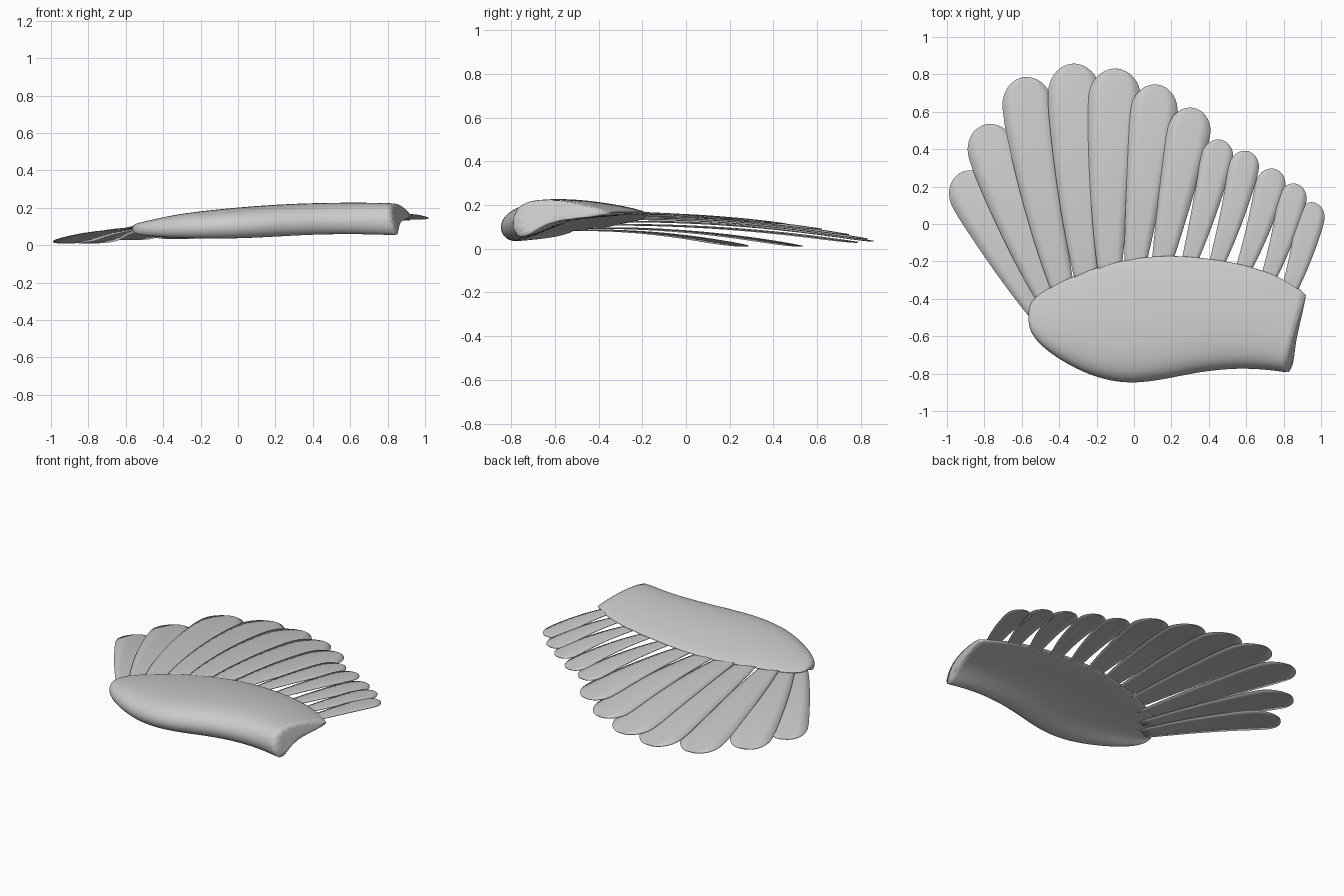
import bpy, bmesh, math
from mathutils import Vector

cube = bpy.data.objects.get("Cube")
if cube:
    bpy.data.objects.remove(cube)

grey = bpy.data.materials.new("feather grey")
grey.use_nodes = True
colour = (0.6, 0.6, 0.6, 1)
grey.diffuse_color = colour
grey.node_tree.nodes["Principled BSDF"].inputs["Base Color"].default_value = colour


def make_object(name, bm):
    bmesh.ops.recalc_face_normals(bm, faces=bm.faces)
    mesh = bpy.data.meshes.new(name)
    bm.to_mesh(mesh)
    bm.free()
    mesh.materials.append(grey)
    for p in mesh.polygons:
        p.use_smooth = True
    obj = bpy.data.objects.new(name, mesh)
    bpy.context.collection.objects.link(obj)
    return obj


def skin(bm, rows, closed):
    n = len(rows[0])
    for a, b in zip(rows, rows[1:]):
        for i in range(n if closed else n - 1):
            j = (i + 1) % n
            bm.faces.new((a[i], a[j], b[j], b[i]))


# Wing arm: cambered section (chord fraction, height fraction), hollow below
section = [(0, .25), (0, .52), (.05, .8), (.15, .96), (.3, 1.02), (.5, 1), (.7, .92),
           (.88, .8), (1, .68), (.99, .6), (.85, .54), (.65, .49), (.45, .42),
           (.28, .24), (.15, 0), (.05, -.02)]
# Stations: x, front y, back y, bottom z, top z
stations = [(-.565, -.53, -.46, .075, .1), (-.55, -.59, -.41, .06, .115),
            (-.48, -.67, -.35, .048, .13), (-.35, -.755, -.285, .04, .16),
            (-.2, -.825, -.225, .035, .18), (-.03, -.857, -.18, .035, .197),
            (.15, -.835, -.16, .042, .212), (.35, -.79, -.17, .055, .222),
            (.55, -.77, -.21, .06, .226), (.7, -.78, -.28, .057, .225),
            (.8, -.795, -.37, .053, .222)]
bm = bmesh.new()
rows = []
for k, (x, front, back, low, high) in enumerate(stations):
    # The root end slants: its trailing side and underside reach further out
    slant = max(0, (x - .4) / .4)
    rows.append([bm.verts.new((x + slant * (.11 * t + .04 * (1 - u)),
                               front + (back - front) * t, low + (high - low) * u))
                 for t, u in section])
skin(bm, rows, True)
bm.faces.new(rows[0])
root_cap = bm.faces.new(rows[-1])
crease = bm.edges.layers.float.new("crease_edge")
for e in root_cap.edges:
    e[crease] = .7
arm = make_object("wing_arm", bm)
sub = arm.modifiers.new("smooth", "SUBSURF")
sub.levels = sub.render_levels = 2


# Feathers: thin spoon-shaped blades that droop towards a rounded tip
def feather(name, base, tip, half_width, bend):
    base, tip = Vector(base), Vector(tip)
    along = tip - base
    side = Vector((along.y, -along.x, 0)).normalized()
    control = (base + tip) / 2 + side * bend
    control.z = base.z + .01
    cap = 1.15 * half_width / along.length
    steps = [(1 - cap) * i / 12 for i in range(12)]
    steps += [1 - cap + cap * math.sin(math.pi / 2 * i / 9) for i in range(10)]
    bm = bmesh.new()
    rows = []
    for s in steps:
        p = base * (1 - s) ** 2 + control * 2 * s * (1 - s) + tip * s * s
        d = (control - base) * (1 - s) + (tip - control) * s
        across = Vector((d.y, -d.x, 0)).normalized()
        w = half_width * (.4 + .6 * min(1, s / .8) ** .8)
        r = max(0, (s - 1 + cap) / cap)
        w *= math.sqrt(max(.0004, 1 - r * r))
        rows.append([bm.verts.new(p + across * w * v - Vector((0, 0, .05 * w * v * v)))
                     for v in (-1, -.5, 0, .5, 1)])
    skin(bm, rows, False)
    obj = make_object(name, bm)
    solid = obj.modifiers.new("thickness", "SOLIDIFY")
    solid.thickness = .004
    solid.offset = 0


# Base, tip, half width and sideways bend, from wing tip to wing root
feathers = [
    ((-.49, -.50, .085), (-.925, .275, .012), .125, -.02),
    ((-.44, -.44, .095), (-.80, .53, .012), .13, -.04),
    ((-.37, -.39, .11), (-.585, .785, .03), .135, -.05),
    ((-.25, -.33, .125), (-.32, .857, .035), .14, -.04),
    ((-.13, -.29, .135), (-.09, .83, .045), .14, -.03),
    ((.00, -.26, .142), (.125, .745, .065), .125, 0),
    ((.14, -.25, .148), (.32, .62, .09), .115, 0),
    ((.28, -.25, .155), (.465, .45, .115), .085, .02),
    ((.42, -.27, .158), (.605, .39, .12), .08, .03),
    ((.56, -.30, .16), (.75, .295, .127), .08, .03),
    ((.69, -.36, .163), (.865, .215, .133), .075, .03),
    ((.80, -.43, .166), (.96, .115, .14), .075, .03),
]
for i, data in enumerate(feathers):
    feather(f"feather_{i + 1}", *data)
